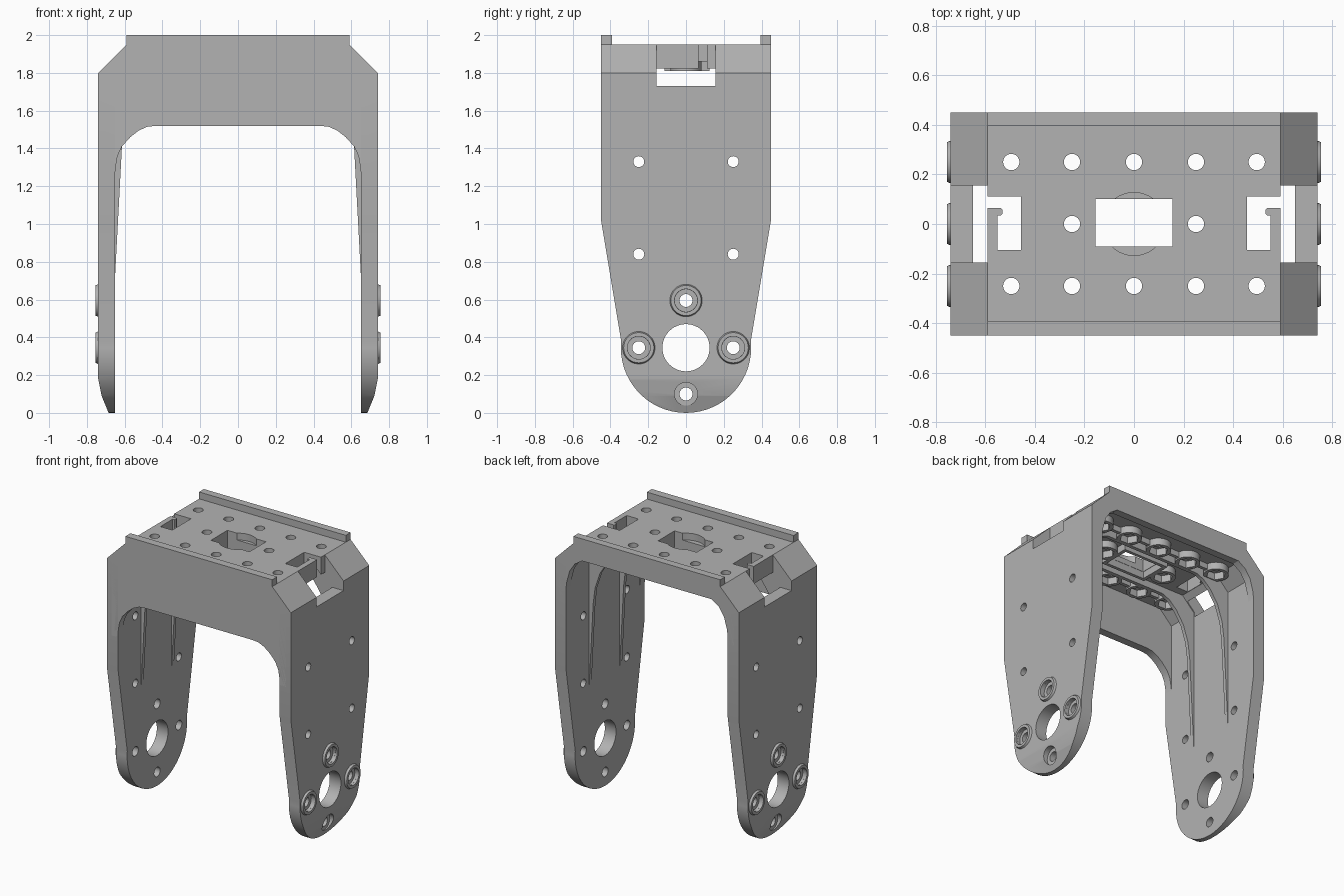
import bpy, bmesh, math

if "Cube" in bpy.data.objects:
    bpy.data.objects.remove(bpy.data.objects["Cube"])

grey = bpy.data.materials.new("plain grey")
grey.diffuse_color = (0.45, 0.45, 0.45, 1)
grey.use_nodes = True
grey.node_tree.nodes["Principled BSDF"].inputs["Base Color"].default_value = grey.diffuse_color
AXES = {"x": lambda u, v, t: (t, u, v),
        "y": lambda u, v, t: (u, t, v),
        "z": lambda u, v, t: (u, v, t)}


def make(name, bm):
    bmesh.ops.recalc_face_normals(bm, faces=bm.faces)
    me = bpy.data.meshes.new(name)
    bm.to_mesh(me)
    bm.free()
    ob = bpy.data.objects.new(name, me)
    bpy.context.collection.objects.link(ob)
    me.materials.append(grey)
    return ob


def prism(name, pts, axis, a, b):
    """Extrude a closed outline along an axis from a to b."""
    bm = bmesh.new()
    lo = [bm.verts.new(AXES[axis](u, v, a)) for u, v in pts]
    hi = [bm.verts.new(AXES[axis](u, v, b)) for u, v in pts]
    bm.faces.new(lo)
    bm.faces.new(hi)
    n = len(pts)
    for i in range(n):
        j = (i + 1) % n
        bm.faces.new((lo[i], lo[j], hi[j], hi[i]))
    return make(name, bm)


def sym(half):
    """Close a half outline by mirroring its first coordinate."""
    return half + [(-u, v) for u, v in reversed(half) if abs(u) > 1e-6]


def rect(u0, u1, v0, v1):
    return [(u0, v0), (u1, v0), (u1, v1), (u0, v1)]


def circle(u, v, r, n=32):
    return [(u + r * math.cos(2 * math.pi * i / n),
             v + r * math.sin(2 * math.pi * i / n)) for i in range(n)]


def ring(name, u, v, axis, a, b, r_out, r_in, hexed=False, r_face=None, n=36):
    """Collar with a round or hexagonal bore; r_face tapers the end at b."""
    bm = bmesh.new()
    rows = []
    for i in range(n):
        t = 2 * math.pi * i / n
        k = r_in
        if hexed:
            k = r_in * 0.866 / math.cos(t % (math.pi / 3) - math.pi / 6)
        prof = [(r_out, a), (r_face or r_out, b), (k, b), (k, a)]
        rows.append([bm.verts.new(AXES[axis](u + r * math.cos(t), v + r * math.sin(t), h))
                     for r, h in prof])
    for i in range(n):
        p, q = rows[i], rows[(i + 1) % n]
        for j in range(4):
            k = (j + 1) % 4
            bm.faces.new((p[j], q[j], q[k], p[k]))
    return make(name, bm)


def boolean(ob, tool, op="DIFFERENCE"):
    m = ob.modifiers.new("cut", "BOOLEAN")
    m.operation, m.solver, m.object = op, "EXACT", tool
    dg = bpy.context.evaluated_depsgraph_get()
    me = bpy.data.meshes.new_from_object(ob.evaluated_get(dg))
    ob.modifiers.clear()
    ob.data = me
    bpy.data.objects.remove(tool)


# main bracket: U section trimmed to the side outline
body = prism("bracket_body", sym([
    (0.59, 1.95), (0.74, 1.80), (0.74, 0.18), (0.722, 0.09), (0.685, 0), (0.685, -0.1),
    (0.65, -0.1), (0.65, 1.763), (0.553, 1.86)]), "y", -0.6, 0.6)
arc = [(0.345 * math.cos(math.radians(t)), 0.345 + 0.345 * math.sin(math.radians(t)))
       for t in range(6, -91, -6)]
boolean(body, prism("trim", sym([(0.45, 2.1), (0.45, 1.02)] + arc), "x", -1, 1), "INTERSECT")

# corner windows and hooked slots in the top
hook = [(0.455, -0.105), (0.55, -0.105), (0.55, 0.035), (0.537, 0.035), (0.53, 0.043),
        (0.53, 0.057), (0.537, 0.065), (0.62, 0.065), (0.62, 0.11), (0.455, 0.11)]
for s in (-1, 1):
    boolean(body, prism("cut", rect(-0.155, 0.155, 1.73, 2.1), "x", s * 0.59, s * 0.9))
    boolean(body, prism("cut", [(s * u, v) for u, v in hook], "z", 1.7, 2.1))

# centre opening with shallow round recess
boolean(body, prism("cut", circle(0, 0, 0.127, 48), "z", 1.90, 2.1))
boolean(body, prism("cut", rect(-0.155, 0.155, -0.09, 0.1), "z", 1.7, 2.1))

# screw holes in the top, with hexagonal nut collars below
top_holes = [(x, y) for x in (-0.495, -0.25, 0, 0.25, 0.495) for y in (-0.25, 0.25)]
top_holes += [(-0.25, 0), (0.25, 0)]
for x, y in top_holes:
    boolean(body, prism("cut", circle(x, y, 0.033, 24), "z", 1.7, 2.1))
    ring("nut_collar", x, y, "z", 1.87, 1.81, 0.083, 0.064, hexed=True)

# holes through both legs
bosses = [(0, 0.595), (-0.25, 0.345), (0.25, 0.345)]
leg_holes = [(y, z, 0.029) for y in (-0.25, 0.25) for z in (0.84, 1.33)]
leg_holes += [(y, z, 0.034) for y, z in bosses + [(0, 0.1)]]
leg_holes.append((0, 0.345, 0.125))
for y, z, r in leg_holes:
    boolean(body, prism("cut", circle(y, z, r, 48 if r > 0.1 else 24), "x", -1, 1))

# counterbores and raised bosses on the outer leg faces
for s in (-1, 1):
    boolean(body, prism("cut", circle(0, 0.1, 0.061), "x", s * 0.695, s * 0.9))
    for y, z in bosses:
        boolean(body, prism("cut", circle(y, z, 0.06), "x", s * 0.722, s * 0.9))
        ring("leg_boss", y, z, "x", s * 0.73, s * 0.755, 0.09, 0.0605, r_face=0.08)

# deep front wall and shallow back wall, each with a lip above the top
upper = [(0.59, 2.0), (0.59, 1.94), (0.70, 1.83)]
prism("front_wall", sym(upper + [
    (0.70, 1.25), (0.652, 1.25), (0.648, 1.30), (0.638, 1.36), (0.615, 1.41), (0.57, 1.46),
    (0.525, 1.495), (0.48, 1.515), (0.43, 1.52)]), "y", -0.45, -0.392)
prism("back_wall", sym(upper + [
    (0.70, 1.55), (0.655, 1.55), (0.645, 1.65), (0.62, 1.74), (0.58, 1.80),
    (0.52, 1.84)]), "y", 0.395, 0.45)

# thin arched ribs running under the top and down the legs
arch = sym([(0.57, 1.88), (0.68, 1.77), (0.68, 0.70), (0.652, 0.70), (0.615, 1.40),
            (0.60, 1.52), (0.56, 1.64), (0.50, 1.73), (0.44, 1.785), (0.38, 1.81)])
for y in (-0.175, 0.175):
    prism("arch_rib", arch, "y", y - 0.013, y + 0.013)

# frame under the centre opening and cross webs between collars
for s in (-1, 1):
    prism("frame_end", rect(s * 0.157, s * 0.182, -0.115, 0.125), "z", 1.81, 1.87)
    prism("frame_side", rect(-0.182, 0.182, *((0.102, 0.125) if s > 0 else (-0.115, -0.092))),
          "z", 1.81, 1.87)
    for a, b in ((0.08, 0.17), (0.33, 0.415)):
        for y in (-0.25, 0.25):
            prism("web", rect(s * a, s * b, y - 0.012, y + 0.012), "z", 1.82, 1.87)

# smooth only the curved surfaces
for ob in bpy.context.scene.objects:
    ob.select_set(True)
bpy.context.view_layer.objects.active = body
bpy.ops.object.shade_smooth_by_angle(angle=math.radians(25))
